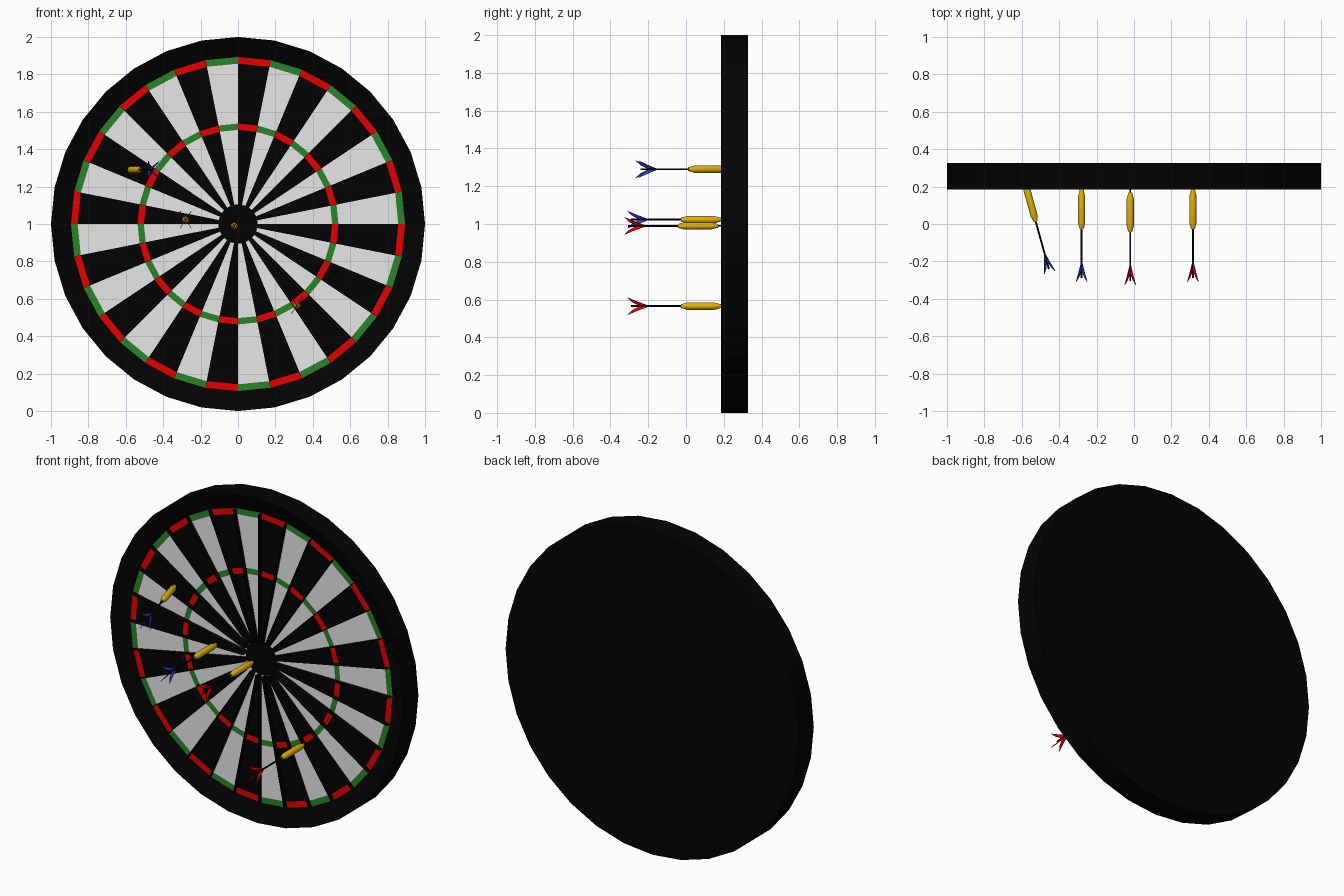
import bpy, bmesh, math
from mathutils import Vector

if "Cube" in bpy.data.objects:
    bpy.data.objects.remove(bpy.data.objects["Cube"])


def material(name, rgb):
    m = bpy.data.materials.new(name)
    m.diffuse_color = (*rgb, 1)
    m.use_nodes = True
    m.node_tree.nodes["Principled BSDF"].inputs["Base Color"].default_value = m.diffuse_color
    return m


BLACK = material("black", (0.0008, 0.0008, 0.0008))
WHITE = material("white", (0.8, 0.8, 0.8))
RED = material("red", (0.8, 0.0, 0.0))
GREEN = material("green", (0.022, 0.23, 0.024))
GOLD = material("gold", (0.75, 0.44, 0.003))
BLUE = material("blue", (0.03, 0.05, 0.6))

N = 32            # sectors, and sides of the board
FRONT, FACE, BACK, CZ = 0.185, 0.228, 0.327, 1.0


def finish(name, bm, mats):
    bmesh.ops.recalc_face_normals(bm, faces=bm.faces)
    me = bpy.data.meshes.new(name)
    bm.to_mesh(me)
    bm.free()
    for m in mats:
        me.materials.append(m)
    ob = bpy.data.objects.new(name, me)
    bpy.context.collection.objects.link(ob)
    return ob


def polar(r, i, y):
    a = math.tau * i / N          # clockwise from the top
    return (r * math.sin(a), y, CZ + r * math.cos(a))


# board: one closed shell turned from (radius, depth) steps, coloured by band and sector
PROFILE = [(0.105, FACE), (0.503, FACE), (0.537, FACE), (0.857, FACE), (0.893, FACE),
           (1.0, FRONT), (1.0, BACK)]
BANDS = ["field", "ring", "field", "ring", "rim", "side"]
bm = bmesh.new()
rings = [[bm.verts.new(polar(r, i, y)) for i in range(N)] for r, y in PROFILE]
for band, a, b in zip(BANDS, rings, rings[1:]):
    for i in range(N):
        j = (i + 1) % N
        f = bm.faces.new((a[i], a[j], b[j], b[i]))
        if band == "field":
            f.material_index = i % 2
        elif band == "ring":
            f.material_index = 2 + i % 2
bm.faces.new(rings[0])
bm.faces.new(rings[-1])
finish("board", bm, [BLACK, WHITE, RED, GREEN])

# thin upright dividers between the sectors
bm = bmesh.new()
for i in range(N):
    q = [polar(r, i, y) for r, y in ((0.105, FACE), (0.105, FACE - 0.03),
                                     (0.893, FACE - 0.03), (0.893, FACE))]
    a = math.tau * i / N
    off = Vector((math.cos(a), 0, -math.sin(a))) * 0.0008
    p, m = [[bm.verts.new(Vector(c) + off * s) for c in q] for s in (1, -1)]
    bm.faces.new(p)
    bm.faces.new(m[::-1])
    for k in range(4):
        l = (k + 1) % 4
        bm.faces.new((p[k], m[k], m[l], p[l]))
finish("sector_dividers", bm, [BLACK])


def lathe(name, profile, mat, sides=12):
    """Turn (distance behind tip, radius) points around the dart axis."""
    bm = bmesh.new()
    rings = [[bm.verts.new((r * math.cos(math.tau * k / sides), -t,
                            r * math.sin(math.tau * k / sides))) for k in range(sides)]
             for t, r in profile]
    for a, b in zip(rings, rings[1:]):
        for k in range(sides):
            l = (k + 1) % sides
            bm.faces.new((a[k], a[l], b[l], b[k]))
    bm.faces.new(rings[0])
    bm.faces.new(rings[-1])
    return finish(name, bm, [mat])


def flights(name, mat):
    """Four thin swept fins in a tall X."""
    outline = ((0.385, 0.003), (0.45, 0.032), (0.495, 0.055), (0.47, 0.026), (0.435, 0.003))
    bm = bmesh.new()
    for sx in (-1, 1):
        for sz in (-1, 1):
            out = Vector((0.55 * sx, 0, 0.84 * sz))
            side = Vector((out.z, 0, -out.x)) * 0.0015
            a, b = [[bm.verts.new(out * r + Vector((0, -t, 0)) + side * s) for t, r in outline]
                    for s in (-1, 1)]
            bm.faces.new(a)
            bm.faces.new(b[::-1])
            for k in range(len(a)):
                l = (k + 1) % len(a)
                bm.faces.new((a[k], b[k], b[l], a[l]))
    return finish(name, bm, [mat])


# darts: tip position, turn about z, flight colour
for n, (tip, turn, mat) in enumerate((((-0.582, 0.217, 1.29), 15.5, BLUE),
                                      ((-0.28, 0.185, 1.023), 0, BLUE),
                                      ((-0.02, 0.169, 0.99), 0, RED),
                                      ((0.315, 0.185, 0.565), 0, RED)), 1):
    parts = [
        lathe(f"dart_{n}_barrel", ((0, 0.01), (0.035, 0.019), (0.18, 0.019), (0.212, 0.01)), GOLD),
        lathe(f"dart_{n}_shaft", ((-0.06, 0.001), (0.0, 0.005), (0.475, 0.005)), BLACK, 8),
        flights(f"dart_{n}_flights", mat),
    ]
    for ob in parts:
        ob.location = tip
        ob.rotation_euler.z = math.radians(turn)
    for ob in parts[:2]:
        bpy.ops.object.select_all(action='DESELECT')
        ob.select_set(True)
        bpy.context.view_layer.objects.active = ob
        bpy.ops.object.shade_smooth_by_angle(angle=math.radians(35))
